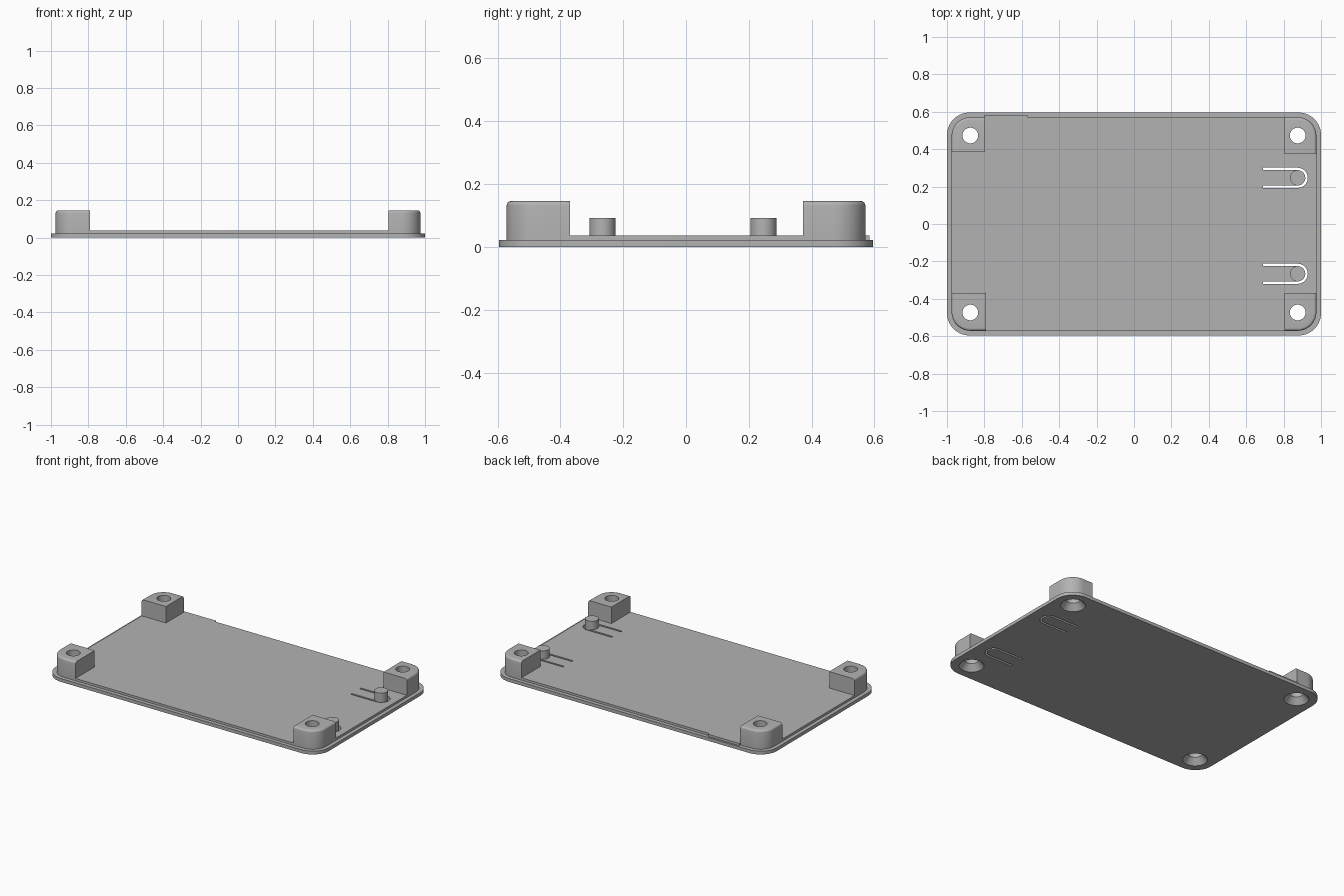
import bpy, bmesh
from math import pi, cos, sin, radians

if "Cube" in bpy.data.objects:
    bpy.data.objects.remove(bpy.data.objects["Cube"], do_unlink=True)

grey = bpy.data.materials.new("plain_grey")
grey.use_nodes = True
colour = (0.45, 0.45, 0.45, 1)
grey.diffuse_color = colour
grey.node_tree.nodes["Principled BSDF"].inputs["Base Color"].default_value = colour

PLATE_TOP, LIP_TOP, POST_TOP, PIN_TOP = 0.022, 0.037, 0.146, 0.092
LIP_X, LIP_Y = 0.975, 0.571
HOLE_X, HOLE_Y = 0.875, 0.473
PIN_X, PIN_R = 0.875, 0.042


def arc(cx, cy, r, start, end, steps=14):
    angles = [start + (end - start) * i / steps for i in range(steps + 1)]
    return [(cx + r * cos(a), cy + r * sin(a)) for a in angles]


def rounded_rect(hx, hy, r):
    pts = []
    for i, (sx, sy) in enumerate([(1, 1), (-1, 1), (-1, -1), (1, -1)]):
        pts += arc(sx * (hx - r), sy * (hy - r), r, i * pi / 2, (i + 1) * pi / 2)
    return pts


def finish(name, bm):
    bmesh.ops.recalc_face_normals(bm, faces=bm.faces)
    mesh = bpy.data.meshes.new(name)
    bm.to_mesh(mesh)
    bm.free()
    mesh.materials.append(grey)
    ob = bpy.data.objects.new(name, mesh)
    bpy.context.collection.objects.link(ob)
    return ob


def prism(name, outline, z0, z1, round_edge=None, width=0.014):
    """Extrude an outline; optionally round the top edges picked by a rule."""
    bm = bmesh.new()
    face = bm.faces.new([bm.verts.new((x, y, z0)) for x, y in outline])
    top = bmesh.ops.extrude_face_region(bm, geom=[face])["geom"]
    bmesh.ops.translate(bm, vec=(0, 0, z1 - z0),
                        verts=[v for v in top if isinstance(v, bmesh.types.BMVert)])
    if not any(f.normal.z < 0 and f.calc_center_median().z == z0 for f in bm.faces):
        bmesh.ops.recalc_face_normals(bm, faces=bm.faces)
    if round_edge:
        edges = [e for e in bm.edges if all(abs(v.co.z - z1) < 1e-5 for v in e.verts)
                 and round_edge((e.verts[0].co + e.verts[1].co) / 2)]
        bmesh.ops.bevel(bm, geom=edges, offset=width, segments=4,
                        profile=0.5, affect='EDGES')
    return finish(name, bm)


def lathe(name, x, y, profile, sides=40):
    """Solid of revolution from (radius, z) rings, capped at both ends."""
    bm = bmesh.new()
    rings = [[bm.verts.new((px, py, z)) for px, py in arc(x, y, r, 0, 2 * pi, sides)[:-1]]
             for r, z in profile]
    for a, b in zip(rings, rings[1:]):
        for i in range(sides):
            j = (i + 1) % sides
            bm.faces.new((a[i], a[j], b[j], b[i]))
    bm.faces.new(rings[0])
    bm.faces.new(rings[-1])
    return finish(name, bm)


def select_only(ob):
    bpy.ops.object.select_all(action='DESELECT')
    ob.select_set(True)
    bpy.context.view_layer.objects.active = ob


def cut(ob, cutters):
    select_only(ob)
    for c in cutters:
        mod = ob.modifiers.new("cut", 'BOOLEAN')
        mod.operation, mod.solver, mod.object = 'DIFFERENCE', 'EXACT', c
        bpy.ops.object.modifier_apply(modifier=mod.name)


# Stepped base
plate = prism("base_plate", rounded_rect(1.0, 0.596, 0.12), 0, PLATE_TOP)
lip = prism("raised_lip", rounded_rect(LIP_X, LIP_Y, 0.1), PLATE_TOP, LIP_TOP)
tab = prism("lip_tab", [(-0.8, 0.56), (-0.57, 0.56), (-0.57, 0.584), (-0.8, 0.584)],
            PLATE_TOP, LIP_TOP)
parts = [plate, lip, tab]

# Corner posts: rounded outside corner, square inside corner
posts = []
for label, sx, sy, ix, iy in [("front_right", -1, -1, 0.79, 0.37),
                              ("front_left", 1, -1, 0.805, 0.37),
                              ("back_right", -1, 1, 0.797, 0.385),
                              ("back_left", 1, 1, 0.805, 0.373)]:
    shape = [(ix, iy), (LIP_X, iy)] + arc(LIP_X - 0.1, LIP_Y - 0.1, 0.1, 0, pi / 2) + [(ix, LIP_Y)]
    outer = lambda p, ix=ix, iy=iy: abs(p.x) > ix + 1e-4 and abs(p.y) > iy + 1e-4
    post = prism(label + "_post", [(sx * x, sy * y) for x, y in shape],
                 LIP_TOP, POST_TOP, outer)
    hole = lathe("screw_hole_cutter", sx * HOLE_X, sy * HOLE_Y,
                 [(0.078, -0.004), (0.042, 0.04), (0.042, 0.2)])
    posts.append((post, hole))
    parts.append(post)

# Spring tongues: a U slot through the base around each pin
slots = []
for label, y in [("front", -0.266), ("back", 0.247)]:
    outline = ([(0.69, y - 0.054)] + arc(PIN_X, y, 0.054, -pi / 2, pi / 2) + [(0.69, y + 0.054)]
               + [(0.69, y + 0.041)] + arc(PIN_X, y, 0.041, pi / 2, -pi / 2) + [(0.69, y - 0.041)])
    slots.append(prism("slot_cutter", outline, -0.05, 0.06))
    parts.append(lathe(label + "_pin", PIN_X, y, [(PIN_R - 0.001, LIP_TOP), (PIN_R - 0.001, PIN_TOP)]))

# Cut the holes and slots, then discard the cutters
holes = [h for _, h in posts]
cut(plate, holes + slots)
cut(lip, holes + slots)
for post, hole in posts:
    cut(post, [hole])
for c in holes + slots:
    bpy.data.objects.remove(c, do_unlink=True)

for ob in parts:
    select_only(ob)
    bpy.ops.object.shade_smooth_by_angle(angle=radians(30))
